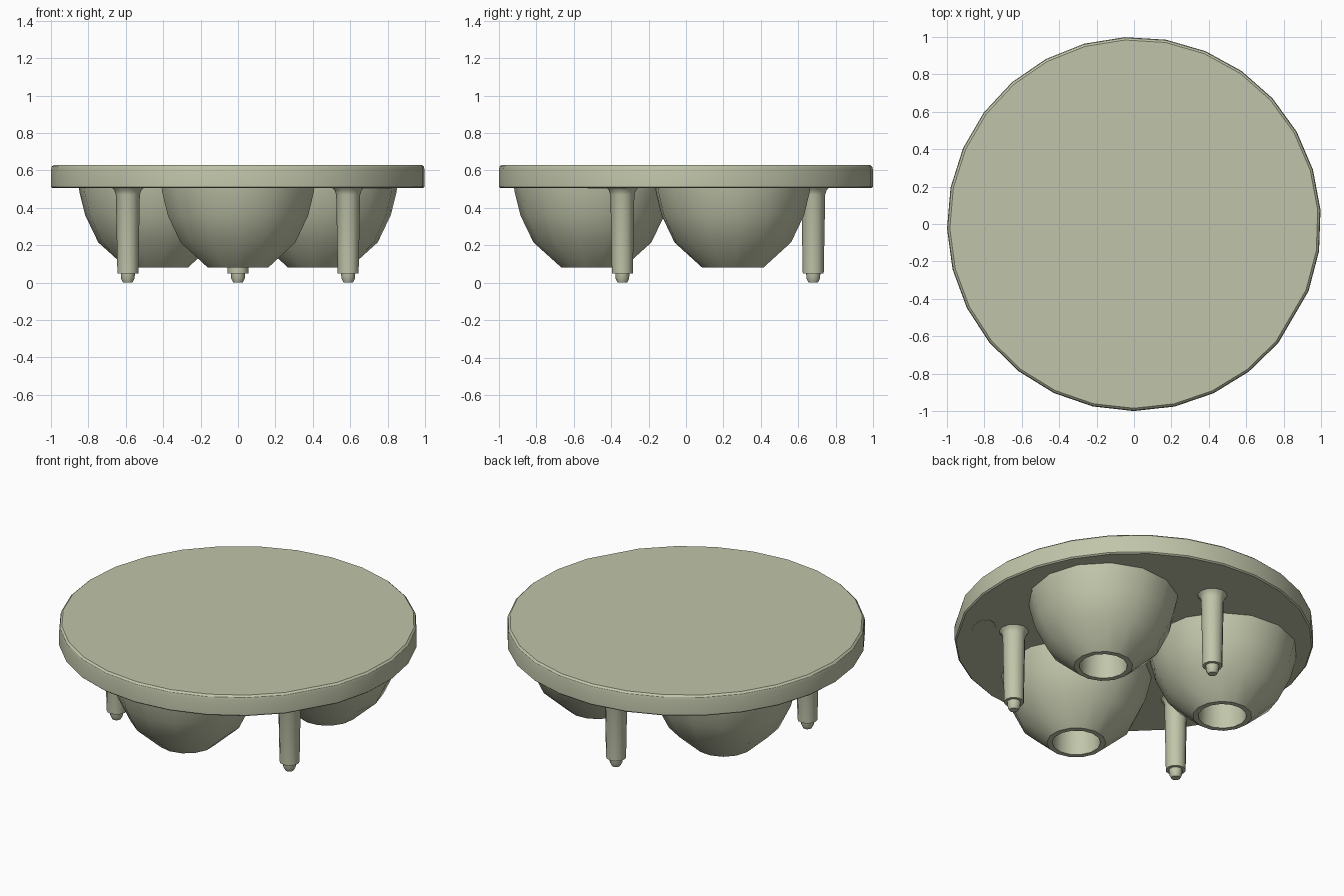
import bpy, bmesh, math
from math import sin, cos, radians

if "Cube" in bpy.data.objects:
    bpy.data.objects.remove(bpy.data.objects["Cube"], do_unlink=True)

# Single sage colour
sage = bpy.data.materials.new("sage")
SAGE = (0.53, 0.56, 0.40, 1.0)
sage.diffuse_color = SAGE
sage.use_nodes = True
for node in sage.node_tree.nodes:
    if node.type == "BSDF_PRINCIPLED":
        node.inputs["Base Color"].default_value = SAGE


def lathe(name, profile, angles, centre=(0, 0), scale=(1, 1), turn=0, smooth=32):
    """Revolve (radius, z) points through a ring of angles; radius 0 caps an end."""
    bm = bmesh.new()
    rings = []
    for r, z in profile:
        if r == 0:
            rings.append([bm.verts.new((0, 0, z))] * len(angles))
        else:
            rings.append([bm.verts.new((r * cos(a) * scale[0], r * sin(a) * scale[1], z))
                          for a in angles])
    n = len(angles)
    for low, high in zip(rings, rings[1:]):
        for i in range(n):
            j = (i + 1) % n
            corners = list(dict.fromkeys((low[i], low[j], high[j], high[i])))
            bm.faces.new(corners)
    bmesh.ops.dissolve_limit(bm, angle_limit=0.001, verts=bm.verts, edges=bm.edges)
    bmesh.ops.recalc_face_normals(bm, faces=bm.faces)
    mesh = bpy.data.meshes.new(name)
    bm.to_mesh(mesh)
    bm.free()
    mesh.materials.append(sage)
    ob = bpy.data.objects.new(name, mesh)
    ob.location = (centre[0], centre[1], 0)
    ob.rotation_euler.z = turn
    bpy.context.collection.objects.link(ob)
    bpy.ops.object.select_all(action="DESELECT")
    ob.select_set(True)
    bpy.context.view_layer.objects.active = ob
    bpy.ops.object.shade_smooth_by_angle(angle=radians(smooth))
    return ob


def ring(n, start=0):
    return [start + 2 * math.pi * i / n for i in range(n)]


def polar(r, degrees):
    return (r * cos(radians(degrees)), r * sin(radians(degrees)))


# Cover disc, with one longer flat side at -30 degrees
step = 341.5 / 27
disc_angles = [radians(-21 + step * i) for i in range(28)]
lathe("cover_disc",
      [(0, 0.505), (0.992, 0.505), (1.0, 0.512), (1.0, 0.603),
       (0.996, 0.62), (0.985, 0.63), (0, 0.63)], disc_angles)

# Three bowl lenses, each with a well in its underside
lens_profile = [(0.42, 0.515), (0.415, 0.48), (0.385, 0.36), (0.315, 0.215),
                (0.165, 0.08), (0.135, 0.08), (0.125, 0.30), (0, 0.32)]
for name, deg in (("front", -90), ("back_left", 30), ("back_right", 150)):
    lathe("lens_" + name, lens_profile, ring(14), polar(0.5, deg), turn=radians(deg))

# Three locating legs with flared tops and stepped tips
leg_profile = [(0.088, 0.51), (0.072, 0.494), (0.064, 0.47), (0.056, 0.05),
               (0.038, 0.05), (0.036, 0.022), (0.025, 0.0), (0, 0.0)]
for name, deg in (("back", 90), ("front_left", -30), ("front_right", 210)):
    lathe("leg_" + name, leg_profile, ring(12), polar(0.68, deg), turn=radians(deg))

# Shallow oval gate mark under the disc beside the flat side
lathe("gate_mark", [(0, 0.502), (1, 0.502), (1, 0.508)], ring(12, radians(15)),
      polar(0.85, -30), (0.065, 0.11), radians(-30))
